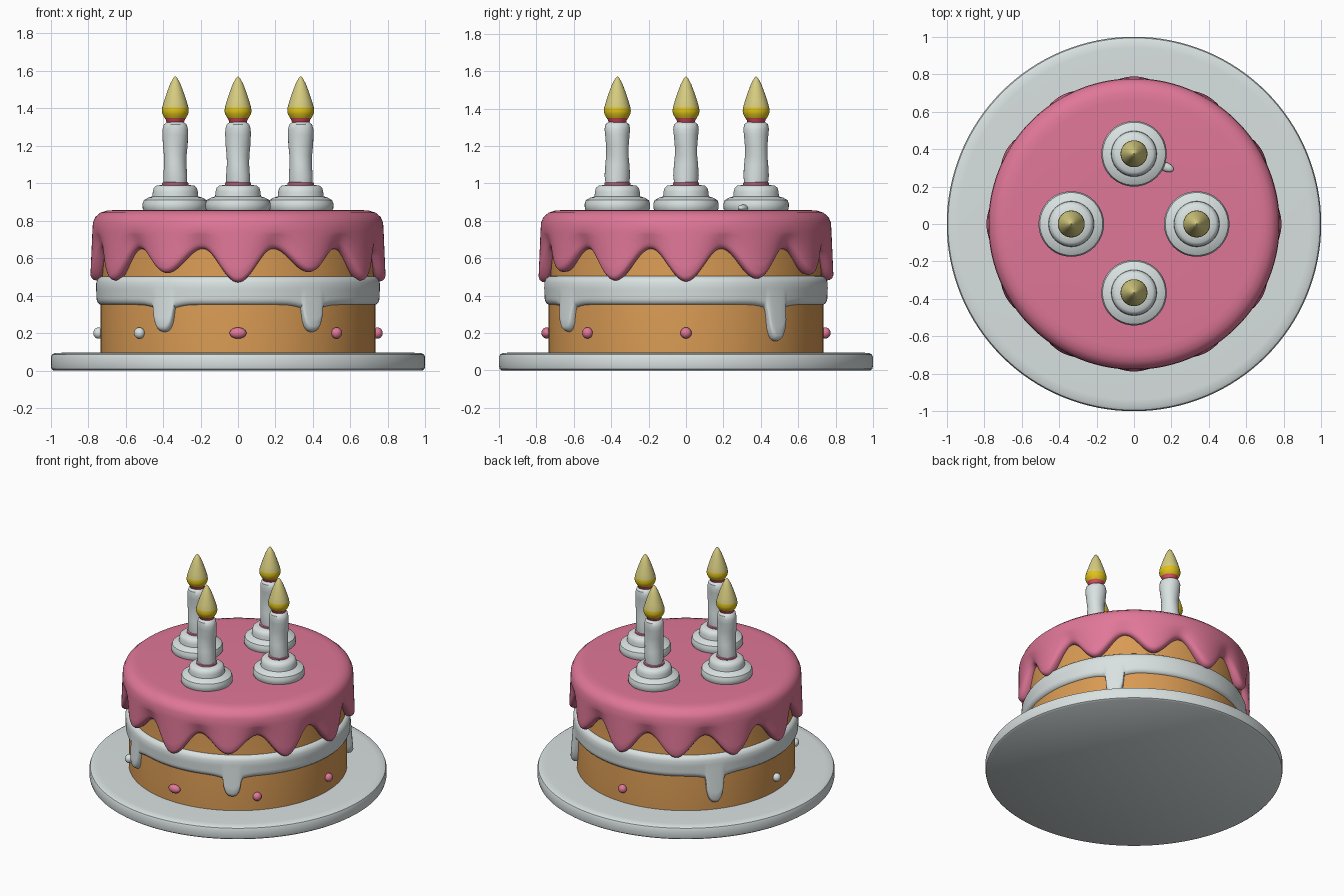
import bpy, bmesh, math

if "Cube" in bpy.data.objects:
    bpy.data.objects.remove(bpy.data.objects["Cube"])

def lin(c):
    c /= 255
    return c / 12.92 if c <= 0.04045 else ((c + 0.055) / 1.055) ** 2.4

def material(name, r, g, b):
    m = bpy.data.materials.new(name)
    m.diffuse_color = (lin(r), lin(g), lin(b), 1)
    m.use_nodes = True
    m.node_tree.nodes["Principled BSDF"].inputs["Base Color"].default_value = m.diffuse_color
    return m

CREAM = material("cream white", 217, 225, 225)
PINK = material("pink icing", 224, 119, 152)
SPONGE = material("golden sponge", 217, 155, 84)
PALE = material("pale flame", 214, 204, 128)
YELLOW = material("flame yellow", 222, 194, 25)
RED = material("flame red", 222, 80, 95)

def rings(name, rows, n, mats, mat_rule=None, loc=(0, 0, 0), angle=40):
    """Skin a stack of rings; each row is a function angle -> (radius, z)."""
    bm = bmesh.new()
    loops = []
    for row in rows:
        loop = []
        for i in range(n):
            a = 2 * math.pi * i / n
            r, z = row(a)
            loop.append(bm.verts.new((r * math.cos(a), r * math.sin(a), z)))
        loops.append(loop)
    for k in range(len(rows) - 1):
        for i in range(n):
            j = (i + 1) % n
            f = bm.faces.new((loops[k][i], loops[k][j], loops[k + 1][j], loops[k + 1][i]))
            if mat_rule:
                f.material_index = mat_rule(f.calc_center_median().z)
    bm.faces.new(loops[0])
    bm.faces.new(loops[-1])
    bmesh.ops.recalc_face_normals(bm, faces=bm.faces)
    me = bpy.data.meshes.new(name)
    bm.to_mesh(me)
    bm.free()
    for m in mats:
        me.materials.append(m)
    ob = bpy.data.objects.new(name, me)
    ob.location = loc
    bpy.context.collection.objects.link(ob)
    bpy.ops.object.select_all(action='DESELECT')
    bpy.context.view_layer.objects.active = ob
    ob.select_set(True)
    bpy.ops.object.shade_smooth_by_angle(angle=math.radians(angle))
    return ob

def lathe(name, profile, n, mats, **kw):
    return rings(name, [lambda a, p=p: p for p in profile], n, mats, **kw)

def blob(name, loc, scale, mat, turn=0):
    bpy.ops.mesh.primitive_uv_sphere_add(segments=20, ring_count=12, radius=1, location=loc,
                                         rotation=(0, 0, turn))
    ob = bpy.context.object
    ob.name = name
    ob.scale = scale
    ob.data.materials.append(mat)
    bpy.ops.object.shade_smooth()

def skirt(name, top, bottom, radius, inner, mat):
    """Icing sheet: fixed upper profile, then a wall down to a dripping lower edge."""
    r0, z0 = top[-1]
    rows = [lambda a, p=p: p for p in top]
    for t in (0.2, 0.4, 0.6, 0.8, 1.0):
        rows.append(lambda a, t=t: (r0 + (radius(a) - r0) * t, z0 + (bottom(a) + 0.03 - z0) * t))
    for dr, dz in ((0.006, 0.014), (0.018, 0.004), (0.035, 0.0)):
        rows.append(lambda a, dr=dr, dz=dz: (radius(a) - dr, bottom(a) + dz))
    rows.append(lambda a: (inner, bottom(a) + 0.015))
    return rings(name, rows, 480, [mat], angle=60)

# Plate and sponge
lathe("plate", [(0.985, 0), (0.996, 0.008), (1.0, 0.025), (1.0, 0.07), (0.994, 0.085),
                (0.978, 0.093), (0.94, 0.095), (0.6, 0.095)], 128, [CREAM])
lathe("sponge", [(0.735, 0.08), (0.735, 0.42), (0.725, 0.5), (0.722, 0.8)], 128, [SPONGE])

# Cream filling band with long drips
DRIPS = [(40, 0.19), (140, 0.19), (238, 0.14), (302, 0.14)]

def drip_amount(a):
    total = flare = 0
    for deg, depth in DRIPS:
        d = abs((math.degrees(a) - deg + 180) % 360 - 180)
        total = max(total, (depth - 0.025) * math.sqrt(max(0, 1 - (d / 4.8) ** 3)))
        flare += 0.027 * math.exp(-(d / 7) ** 2)
    return total + flare

skirt("cream_band", [(0.69, 0.505), (0.73, 0.503), (0.748, 0.492), (0.757, 0.47), (0.758, 0.44)],
      lambda a: 0.348 - drip_amount(a),
      lambda a: 0.755 + 0.12 * drip_amount(a), 0.70, CREAM)

# Pink top icing with twelve scalloped drips
LOWS = [0.475, 0.49, 0.51, 0.48, 0.50, 0.49, 0.48, 0.48, 0.52, 0.47, 0.525, 0.48]

def lobe(a):
    return 0.5 + 0.5 * math.cos(12 * a)

def icing_edge(a):
    low = LOWS[round(math.degrees(a) / 30) % 12]
    return 0.65 - (0.65 - low) * lobe(a)

skirt("pink_icing", [(0.3, 0.857), (0.66, 0.857), (0.70, 0.854), (0.735, 0.843), (0.762, 0.82),
                     (0.775, 0.79), (0.778, 0.74)],
      icing_edge, lambda a: 0.758 + 0.03 * lobe(a), 0.70, PINK)

# Sugar pearls around the base
for deg, mat in ((0, PINK), (90, PINK), (180, CREAM), (225, CREAM), (270, PINK), (315, PINK)):
    a = math.radians(deg)
    wide = 0.045 if deg == 270 else 0.03
    blob("sugar_pearl", (0.745 * math.cos(a), 0.745 * math.sin(a), 0.2), (0.028, wide, 0.03), mat, a)

# Candles on cream dollops
dollop = [(0.165, 0.85), (0.174, 0.865), (0.175, 0.89), (0.168, 0.91), (0.145, 0.923), (0.122, 0.93),
          (0.12, 0.955), (0.115, 0.975), (0.10, 0.988), (0.06, 0.992)]
flame = [(0.035, 1.315), (0.047, 1.325), (0.05, 1.338), (0.058, 1.35), (0.069, 1.37), (0.072, 1.385),
         (0.07, 1.405), (0.06, 1.44), (0.045, 1.485), (0.028, 1.53), (0.012, 1.56), (0.002, 1.57)]
stick = [(0.062, 0.98), (0.066, 1.04), (0.062, 1.10), (0.06, 1.15), (0.063, 1.20), (0.067, 1.26),
         (0.068, 1.29), (0.062, 1.315), (0.045, 1.328)]

def wavy(r, z):
    return lambda a: (r + 0.003 * math.sin(2 * a + 22 * z), z)

for x, y in ((0, 0.375), (-0.335, 0), (0.335, 0), (0, -0.367)):
    at = (x, y, 0)
    lathe("cream_dollop", dollop, 48, [CREAM], loc=at)
    lathe("candle_ring", [(0.06, 0.985), (0.07, 0.992), (0.07, 1.002), (0.06, 1.008)], 32, [PINK], loc=at)
    rings("candle", [wavy(r, z) for r, z in stick], 32, [CREAM], loc=at)
    lathe("flame", flame, 32, [RED, YELLOW, PALE], loc=at,
          mat_rule=lambda z: 0 if z < 1.348 else 1 if z < 1.396 else 2)

# Stray cream dab beside the rear dollop
blob("cream_dab", (0.17, 0.305, 0.868), (0.045, 0.024, 0.018), CREAM, -0.4)
